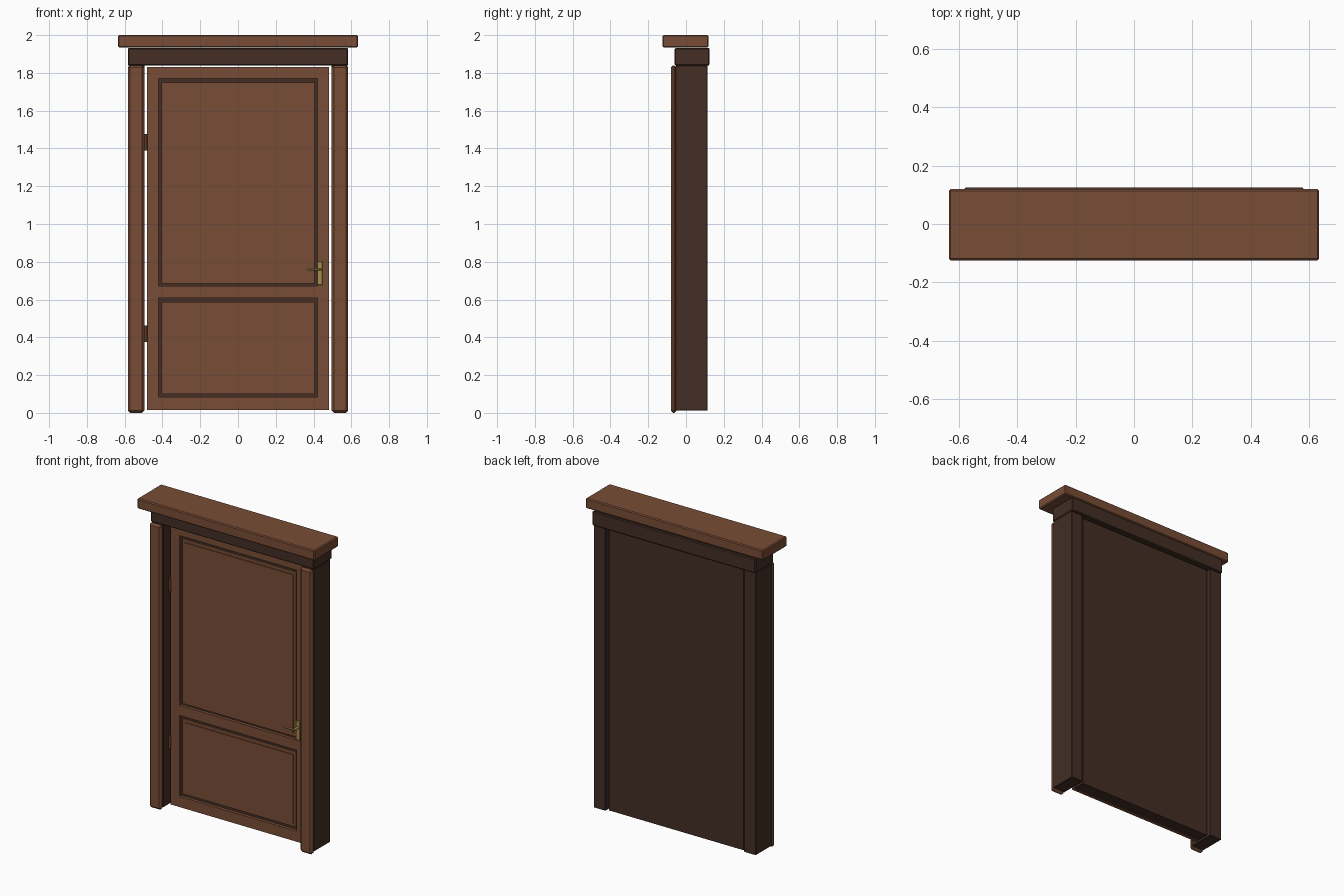
import bpy, bmesh, math
from mathutils import Matrix, Vector

if "Cube" in bpy.data.objects:
    bpy.data.objects.remove(bpy.data.objects["Cube"])


def material(name, rgb):
    m = bpy.data.materials.new(name)
    m.diffuse_color = (*rgb, 1)
    m.use_nodes = True
    m.node_tree.nodes["Principled BSDF"].inputs["Base Color"].default_value = m.diffuse_color
    return m


BROWN = material("warm_brown_wood", (0.190, 0.073, 0.037))
DARK = material("dark_brown_wood", (0.056, 0.027, 0.018))
BRASS = material("aged_brass", (0.38, 0.27, 0.07))
HINGE = material("hinge_bronze", (0.12, 0.042, 0.018))


def finish(name, bm, mat):
    me = bpy.data.meshes.new(name)
    bm.to_mesh(me)
    bm.free()
    me.materials.append(mat)
    ob = bpy.data.objects.new(name, me)
    bpy.context.collection.objects.link(ob)
    return ob


def box(name, x, y, z, mat, bevel=0.0):
    """Box from (min, max) ranges with optional chamfered edges."""
    bm = bmesh.new()
    bmesh.ops.create_cube(bm, size=1)
    lo, hi = Vector((x[0], y[0], z[0])), Vector((x[1], y[1], z[1]))
    for v in bm.verts:
        v.co = [(lo[i] + hi[i]) / 2 + v.co[i] * (hi[i] - lo[i]) for i in range(3)]
    if bevel:
        bmesh.ops.bevel(bm, geom=bm.edges[:], offset=bevel, segments=1, affect='EDGES')
    return finish(name, bm, mat)


def rod(name, centre, radius, length, axis, mat):
    bm = bmesh.new()
    rot = {'X': Matrix.Rotation(math.pi / 2, 4, 'Y'),
           'Y': Matrix.Rotation(math.pi / 2, 4, 'X'),
           'Z': Matrix.Identity(4)}[axis]
    bmesh.ops.create_cone(bm, cap_ends=True, segments=16, radius1=radius, radius2=radius,
                          depth=length, matrix=Matrix.Translation(centre) @ rot)
    ob = finish(name, bm, mat)
    for p in ob.data.polygons:
        p.use_smooth = len(p.vertices) == 4
    return ob


# Cornice and frieze
box("cornice", (-0.635, 0.635), (-0.125, 0.12), (1.935, 2.0), BROWN, 0.006)
box("frieze", (-0.583, 0.583), (-0.06, 0.125), (1.84, 1.932), DARK, 0.005)

# Jambs and front casings on both sides
for side, s in (("left", -1), ("right", 1)):
    box(side + "_jamb", sorted((s * 0.58, s * 0.495)), (-0.055, 0.115), (0.018, 1.84), DARK, 0.003)
    box(side + "_casing", sorted((s * 0.583, s * 0.496)), (-0.08, -0.05), (0.005, 1.84), BROWN, 0.012)

# Door slab, with stiles and rails on its front
box("door_slab", (-0.481, 0.481), (0.02, 0.10), (0.02, 1.832), DARK)
for side, s in (("left", -1), ("right", 1)):
    box(side + "_stile", sorted((s * 0.481, s * 0.42)), (0.0, 0.021), (0.02, 1.83), BROWN)
for name, z in (("bottom", (0.02, 0.083)), ("middle", (0.607, 0.672)), ("top", (1.77, 1.83))):
    box(name + "_rail", (-0.42, 0.42), (0.0, 0.021), z, BROWN)

# Stepped panels, leaving a dark groove around each
for name, z0, z1 in (("lower", 0.101, 0.587), ("upper", 0.684, 1.75)):
    box(name + "_panel_border", (-0.405, 0.405), (0.012, 0.021), (z0, z1), BROWN)
    box(name + "_panel", (-0.388, 0.388), (0.006, 0.013), (z0 + 0.02, z1 - 0.02), BROWN)

# Hinges in the left gap
for name, z in (("lower", 0.418), ("upper", 1.433)):
    rod(name + "_hinge", (-0.488, 0.0, z), 0.008, 0.088, 'Z', HINGE)

# Handle: plate, spindle and lever
box("handle_plate", (0.42, 0.448), (-0.008, 0.001), (0.677, 0.802), BRASS, 0.002)
rod("handle_spindle", (0.434, -0.026, 0.76), 0.008, 0.045, 'Y', BRASS)
box("handle_lever", (0.368, 0.443), (-0.052, -0.04), (0.754, 0.766), BRASS, 0.003)

# Stand on the ground
for ob in bpy.context.collection.objects:
    for v in ob.data.vertices:
        if v.co.z < 0.03:
            v.co.z -= 0.005
